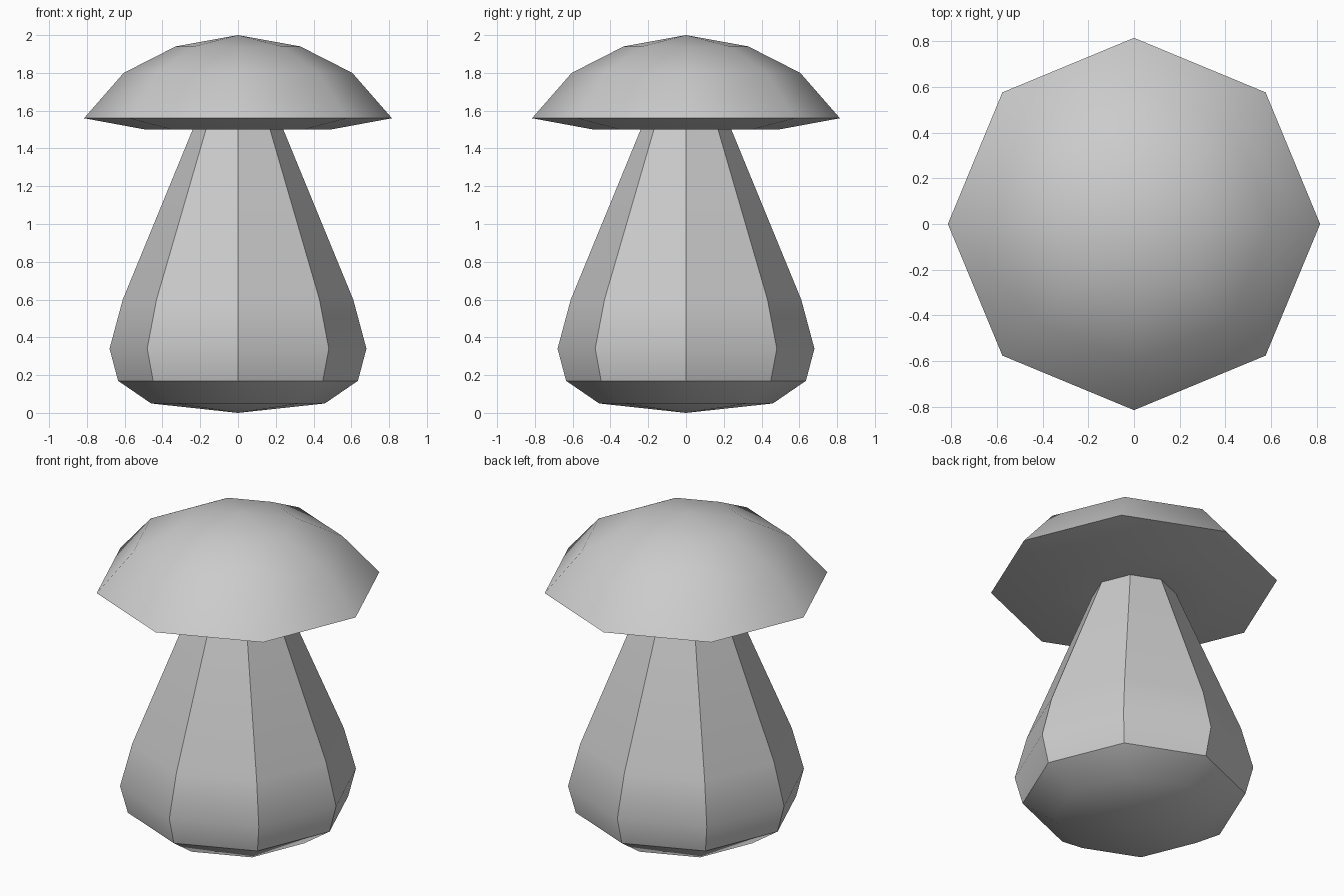
import bpy, bmesh, math

if "Cube" in bpy.data.objects:
    bpy.data.objects.remove(bpy.data.objects["Cube"])

SIDES = 8


def lathe(name, profile):
    """Revolve (radius, z) points into an eight-sided form; radius 0 makes a pole."""
    bm = bmesh.new()
    rings = []
    for r, z in profile:
        if r == 0:
            rings.append([bm.verts.new((0, 0, z))] * SIDES)
        else:
            rings.append([bm.verts.new((r * math.cos(math.tau * i / SIDES),
                                        r * math.sin(math.tau * i / SIDES), z))
                          for i in range(SIDES)])
    for a, b in zip(rings, rings[1:]):
        for i in range(SIDES):
            j = (i + 1) % SIDES
            bm.faces.new(list(dict.fromkeys((a[i], a[j], b[j], b[i]))))
    bmesh.ops.recalc_face_normals(bm, faces=bm.faces)
    mesh = bpy.data.meshes.new(name)
    bm.to_mesh(mesh)
    bm.free()
    obj = bpy.data.objects.new(name, mesh)
    bpy.context.collection.objects.link(obj)
    bpy.ops.object.select_all(action='DESELECT')
    obj.select_set(True)
    bpy.context.view_layer.objects.active = obj
    bpy.ops.object.shade_smooth_by_angle(angle=math.radians(38))
    return obj


# Stem with a swollen foot
lathe("mushroom_stem", [(0, 0), (0.46, 0.05), (0.635, 0.17), (0.68, 0.34),
                        (0.61, 0.60), (0.24, 1.50)])

# Cap with a shallow underside that meets the stem
lathe("mushroom_cap", [(0.24, 1.50), (0.49, 1.50), (0.815, 1.56), (0.605, 1.80),
                       (0.33, 1.94), (0, 2.0)])
